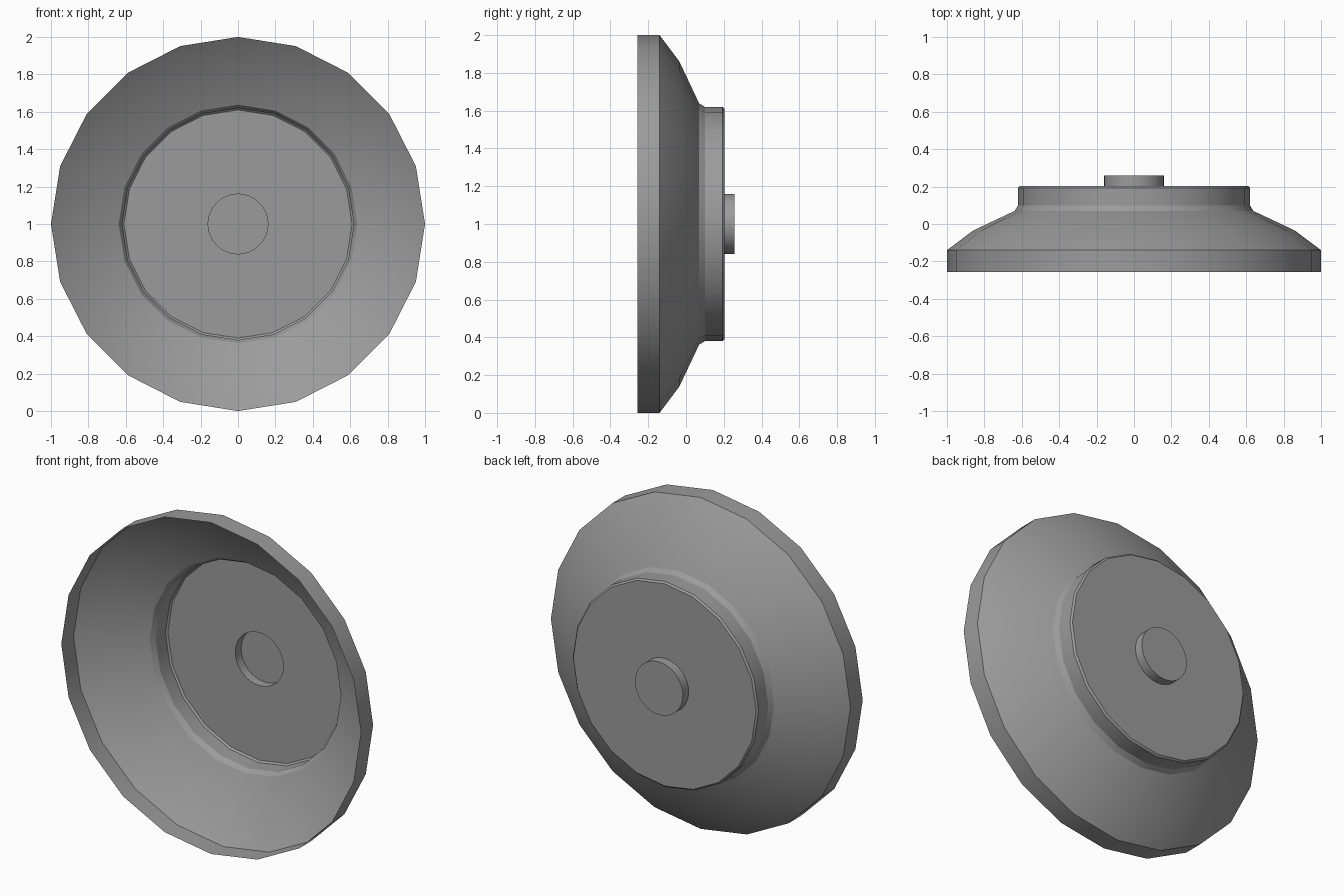
import bpy, bmesh
from math import sin, cos, tau, radians

if "Cube" in bpy.data.objects:
    bpy.data.objects.remove(bpy.data.objects["Cube"])

CENTRE_Z = 1.0

# Dark grey finish shared by both parts
grey = bpy.data.materials.new("dark_grey")
grey.diffuse_color = (0.33, 0.33, 0.33, 1.0)
grey.use_nodes = True
grey.node_tree.nodes["Principled BSDF"].inputs["Base Color"].default_value = grey.diffuse_color


def ring(bm, y, r, sides):
    """Closed loop of vertices around the y axis."""
    return [bm.verts.new((r * sin(tau * i / sides), y, CENTRE_Z + r * cos(tau * i / sides)))
            for i in range(sides)]


def loft(bm, profile, sides):
    """Open shell of revolution; returns its rings."""
    rings = [ring(bm, y, r, sides) for y, r in profile]
    for a, b in zip(rings, rings[1:]):
        for i in range(sides):
            j = (i + 1) % sides
            bm.faces.new((a[i], b[i], b[j], a[j]))
    return rings


def loop_edges(bm, verts):
    out = []
    for i, v in enumerate(verts):
        w = verts[(i + 1) % len(verts)]
        out.append(bm.edges.get((v, w)) or bm.edges.new((v, w)))
    return out


def finish(bm, name):
    bmesh.ops.recalc_face_normals(bm, faces=bm.faces[:])
    bm.normal_update()
    # flat faces must look towards +y, the outside of the shell
    if sum(f.normal.y * f.calc_area() for f in bm.faces) < 0:
        bmesh.ops.reverse_faces(bm, faces=bm.faces[:])
    mesh = bpy.data.meshes.new(name)
    bm.to_mesh(mesh)
    bm.free()
    mesh.materials.append(grey)
    obj = bpy.data.objects.new(name, mesh)
    bpy.context.collection.objects.link(obj)
    bpy.ops.object.select_all(action='DESELECT')
    obj.select_set(True)
    bpy.context.view_layer.objects.active = obj
    bpy.ops.object.shade_smooth_by_angle(angle=radians(30))
    return obj


HUB_R, HUB_SIDES, PLATE_Y = 0.16, 32, 0.203

# Dish: open thin shell with rim, sloped wall, collar and plate with a centre hole
bm = bmesh.new()
rings = loft(bm, [(-0.257, 1.0), (-0.14, 1.0), (-0.035, 0.86), (0.07, 0.638),
                  (0.10, 0.62), (0.193, 0.62), (PLATE_Y, 0.61)], 20)
hole = ring(bm, PLATE_Y, HUB_R, HUB_SIDES)
bmesh.ops.bridge_loops(bm, edges=loop_edges(bm, rings[-1]) + loop_edges(bm, hole))
finish(bm, "dish_shell")

# Hub: short hollow boss closed at its outer end
bm = bmesh.new()
rings = loft(bm, [(PLATE_Y, HUB_R), (0.258, HUB_R)], HUB_SIDES)
bm.faces.new(rings[-1])
finish(bm, "centre_hub")
